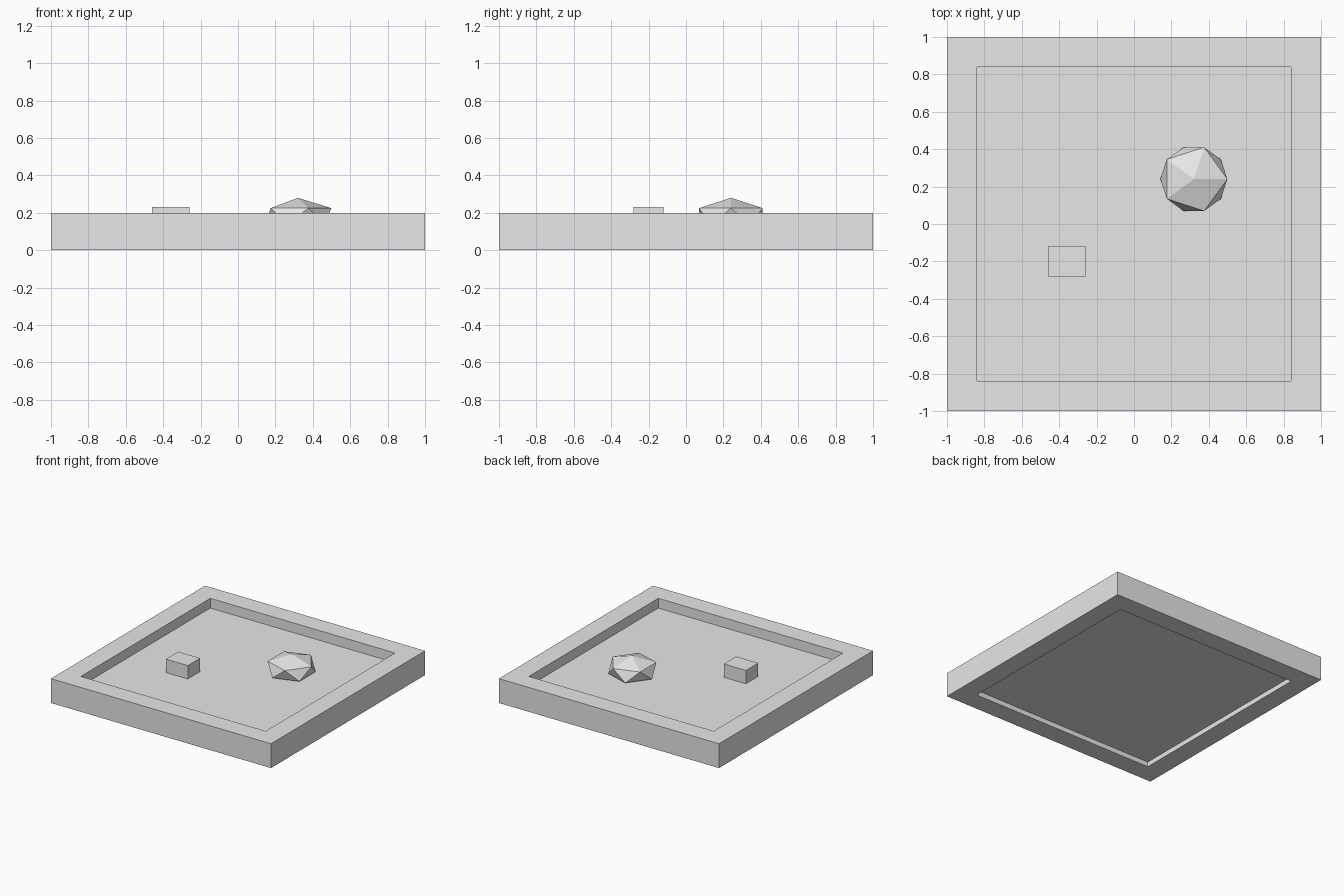
import bpy
import bmesh

if "Cube" in bpy.data.objects:
    bpy.data.objects.remove(bpy.data.objects["Cube"])

# One plain grey for every part
grey = bpy.data.materials.new("plain_grey")
grey.diffuse_color = (0.8, 0.8, 0.8, 1.0)
grey.use_nodes = True
grey.node_tree.nodes["Principled BSDF"].inputs["Base Color"].default_value = grey.diffuse_color


def add_object(name, bm):
    bmesh.ops.recalc_face_normals(bm, faces=bm.faces)
    mesh = bpy.data.meshes.new(name)
    bm.to_mesh(mesh)
    bm.free()
    mesh.materials.append(grey)
    obj = bpy.data.objects.new(name, mesh)
    bpy.context.collection.objects.link(obj)
    return obj


def add_box(name, center, size):
    bm = bmesh.new()
    bmesh.ops.create_cube(bm, size=1)
    bmesh.ops.scale(bm, vec=size, verts=bm.verts)
    bmesh.ops.translate(bm, vec=center, verts=bm.verts)
    return add_object(name, bm)


# Square rim: rectangular cross-section swept around four corners
def add_rim(name, outer, inner, height):
    bm = bmesh.new()
    section = [(outer, 0), (outer, height), (inner, height), (inner, 0)]
    rings = [[bm.verts.new((sx * r, sy * r, z)) for r, z in section]
             for sx, sy in ((-1, -1), (1, -1), (1, 1), (-1, 1))]
    for i in range(4):
        a, b = rings[i], rings[(i + 1) % 4]
        for j in range(4):
            k = (j + 1) % 4
            bm.faces.new((a[j], b[j], b[k], a[k]))
    return add_object(name, bm)


add_rim("tray_rim", 1.0, 0.84, 0.2)

# Recessed floor panel, set in from both the top and the underside
add_box("tray_floor", (0, 0, 0.08), (1.68, 1.68, 0.08))

# Small block resting on the floor
add_box("block", (-0.36, -0.2, 0.17), (0.2, 0.16, 0.12))

# Flattened faceted stone, partly sunk into the floor
bm = bmesh.new()
bmesh.ops.create_icosphere(bm, subdivisions=1, radius=0.2)
bmesh.ops.scale(bm, vec=(1, 1, 0.5), verts=bm.verts)
bmesh.ops.translate(bm, vec=(0.32, 0.24, 0.18), verts=bm.verts)
add_object("stone", bm)
